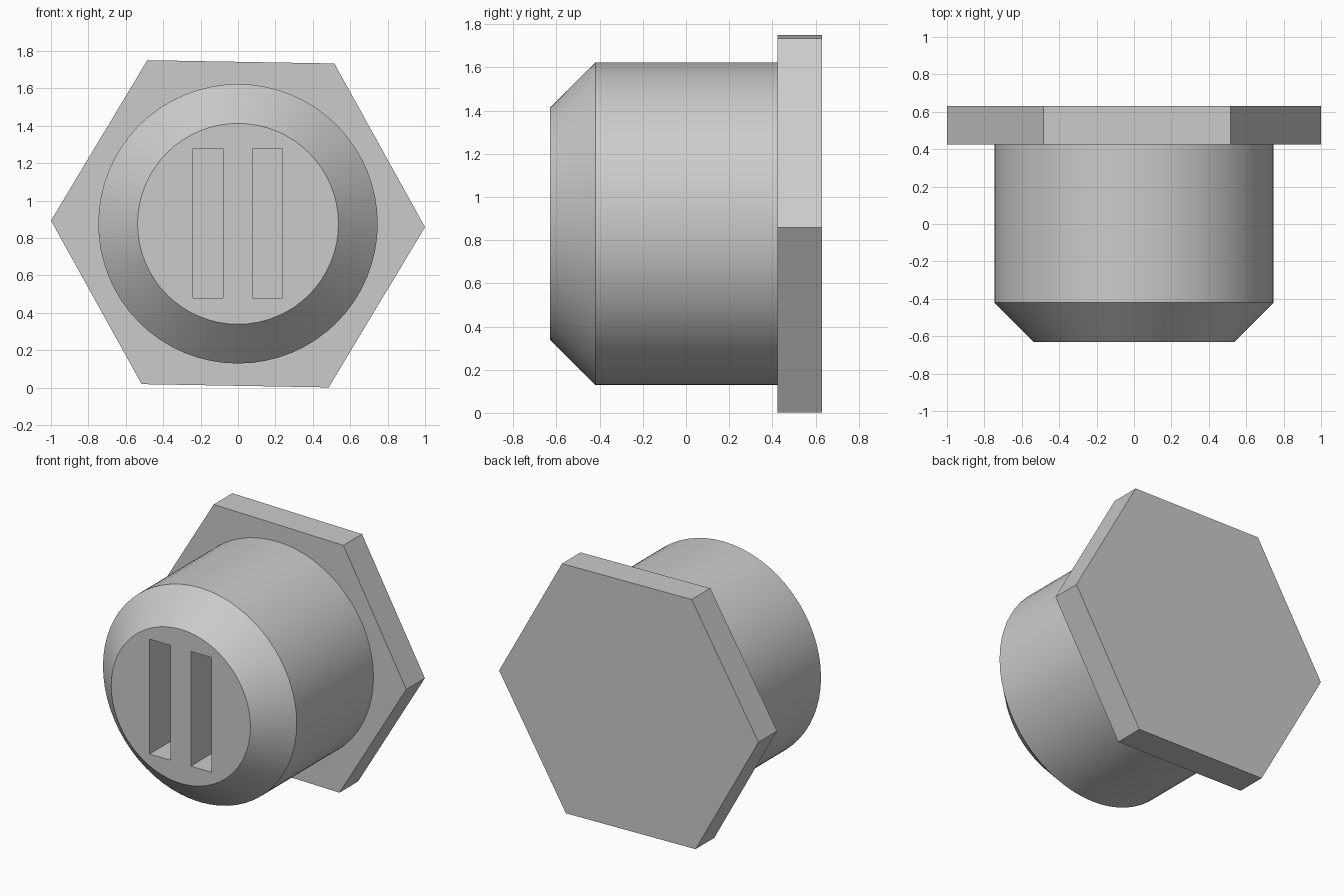
import bpy
import bmesh
import math
from mathutils import Vector

cube = bpy.data.objects.get("Cube")
if cube:
    bpy.data.objects.remove(cube, do_unlink=True)

CENTRE_Z = 0.876

grey = bpy.data.materials.new("light_grey")
grey.use_nodes = True
colour = (0.6, 0.6, 0.6, 1)
grey.diffuse_color = colour
grey.node_tree.nodes["Principled BSDF"].inputs["Base Color"].default_value = colour


def make_prism(name, sections, sides, turn=0.0):
    """Loft regular polygons along y; sections are (y, radius) pairs."""
    bm = bmesh.new()
    rings = []
    for y, radius in sections:
        angles = [turn + math.tau * i / sides for i in range(sides)]
        rings.append([bm.verts.new((radius * math.cos(a), y, CENTRE_Z + radius * math.sin(a)))
                      for a in angles])
    for a, b in zip(rings, rings[1:]):
        for i in range(sides):
            j = (i + 1) % sides
            bm.faces.new((a[i], a[j], b[j], b[i]))
    bm.faces.new(rings[0])
    bm.faces.new(rings[-1])
    bmesh.ops.recalc_face_normals(bm, faces=bm.faces)
    mesh = bpy.data.meshes.new(name)
    bm.to_mesh(mesh)
    bm.free()
    mesh.materials.append(grey)
    obj = bpy.data.objects.new(name, mesh)
    bpy.context.collection.objects.link(obj)
    return obj


def cut_slot(target, x):
    """Cut a tall rectangular pocket into the front face."""
    bpy.ops.mesh.primitive_cube_add(size=1, location=(x, -0.63, 0.88))
    cutter = bpy.context.object
    cutter.name = "slot_cutter"
    cutter.scale = (0.16, 0.84, 0.8)
    cutter.data.materials.append(grey)
    cutter.hide_render = True
    mod = target.modifiers.new("slot", "BOOLEAN")
    mod.operation = "DIFFERENCE"
    mod.solver = "EXACT"
    mod.object = cutter
    bpy.context.view_layer.objects.active = target
    bpy.ops.object.modifier_apply(modifier=mod.name)
    bpy.data.objects.remove(cutter, do_unlink=True)


# Hexagonal head at the back, turned by one degree
make_prism("hex_head", [(0.425, 1.0), (0.63, 1.0)], 6, math.radians(-1))

# Round body with a chamfered nose and two slots
body = make_prism("plug_body", [(-0.63, 0.537), (-0.42, 0.747), (0.43, 0.747)], 64)
for slot_x in (-0.16, 0.157):
    cut_slot(body, slot_x)

bpy.ops.object.select_all(action="DESELECT")
body.select_set(True)
bpy.context.view_layer.objects.active = body
bpy.ops.object.shade_smooth_by_angle(angle=math.radians(30))
